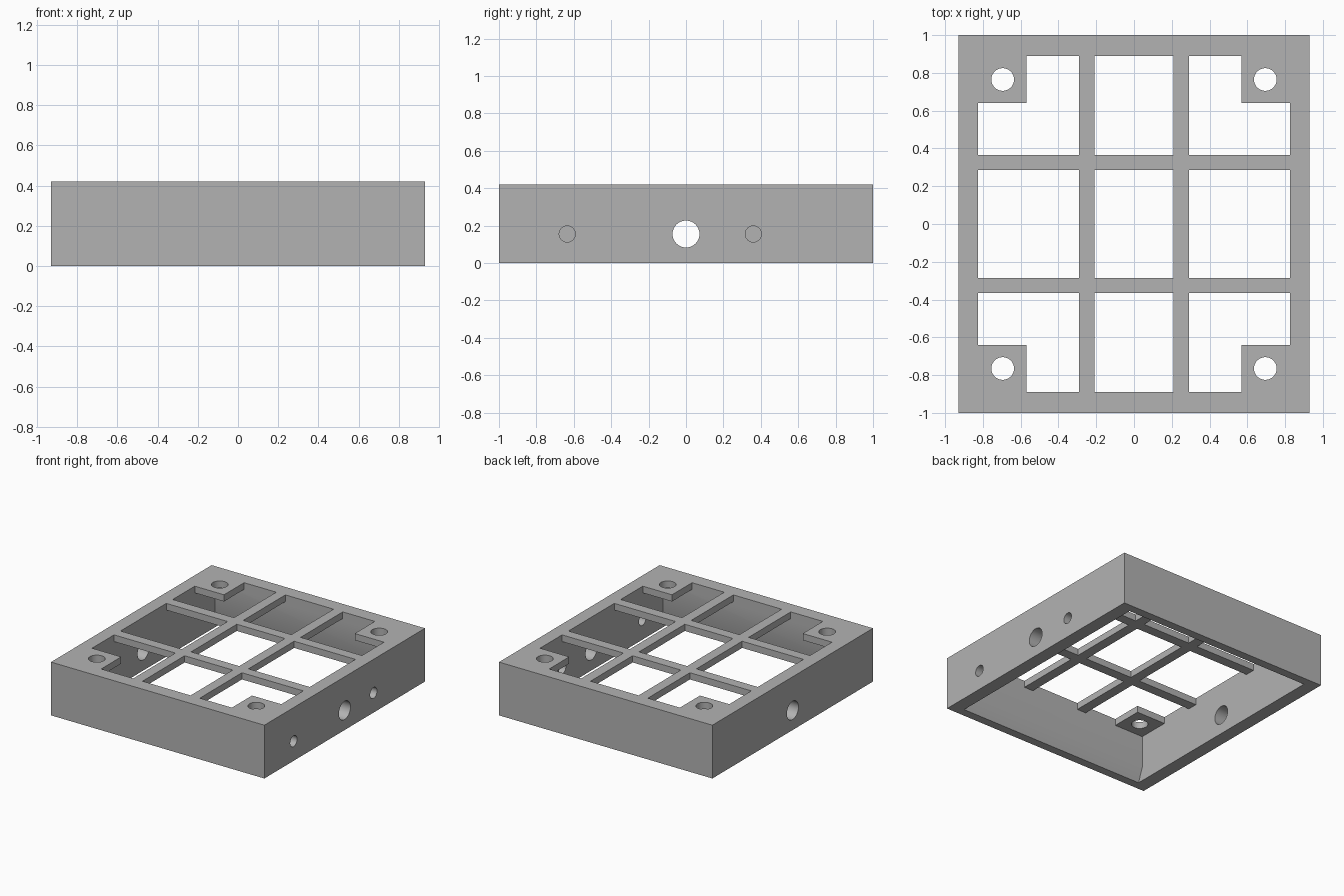
import bpy, bmesh, math
from mathutils import Matrix, Vector

cube = bpy.data.objects.get("Cube")
if cube:
    bpy.data.objects.remove(cube, do_unlink=True)

# Main dimensions
HX, HY, H = 0.93, 1.0, 0.42        # outer half sizes and height
IX, IY = 0.825, 0.89               # inner half sizes
CEILING = H - 0.053                # underside of the grille
BAR_X, BAR_Y, BAR = 0.25, 0.325, 0.04
PAD_X, PAD_Y = 0.57, 0.64          # inner edges of the corner pads

grey = bpy.data.materials.new("plain grey")
grey.use_nodes = True
grey.diffuse_color = (0.45, 0.45, 0.45, 1)
grey.node_tree.nodes["Principled BSDF"].inputs["Base Color"].default_value = grey.diffuse_color


def make_object(name, bm):
    bmesh.ops.recalc_face_normals(bm, faces=bm.faces)
    mesh = bpy.data.meshes.new(name)
    bm.to_mesh(mesh)
    bm.free()
    mesh.materials.append(grey)
    obj = bpy.data.objects.new(name, mesh)
    bpy.context.collection.objects.link(obj)
    return obj


def prism(name, points, offset):
    """Extrude a flat polygon of 3D points along an offset."""
    bm = bmesh.new()
    face = bm.faces.new([bm.verts.new(p) for p in points])
    top = bmesh.ops.extrude_face_region(bm, geom=[face])["geom"]
    bmesh.ops.translate(bm, vec=Vector(offset),
                        verts=[v for v in top if isinstance(v, bmesh.types.BMVert)])
    return make_object(name, bm)


def upright(name, outline, z0, z1):
    return prism(name, [(x, y, z0) for x, y in outline], (0, 0, z1 - z0))


def rect(x0, x1, y0, y1):
    return [(x0, y0), (x1, y0), (x1, y1), (x0, y1)]


def rod(name, centre, radius, length, rotation=Matrix()):
    bm = bmesh.new()
    bmesh.ops.create_cone(bm, cap_ends=True, segments=48, radius1=radius, radius2=radius,
                          depth=length, matrix=Matrix.Translation(centre) @ rotation)
    return make_object(name, bm)


frame = upright("grille_frame", rect(-HX, HX, -HY, HY), 0, H)
cutters = []

# Hollow underside, its front and back walls thinning towards the open bottom
half = [(IY, CEILING), (IY, 0.11), (0.932, 0), (0.932, -0.1)]
section = half + [(-y, z) for y, z in reversed(half)]
cutters.append(prism("cavity", [(-IX, y, z) for y, z in section], (2 * IX, 0, 0)))

# Grille windows
LOW, HIGH = CEILING - 0.03, H + 0.1
gx0, gx1 = BAR_X - BAR, BAR_X + BAR
gy0, gy1 = BAR_Y - BAR, BAR_Y + BAR
cutters.append(upright("window", rect(-gx0, gx0, -gy0, gy0), LOW, HIGH))
for s in (-1, 1):
    side = rect(gx1, IX, -gy0, gy0)
    end = rect(-gx0, gx0, gy1, IY)
    cutters.append(upright("window", [(s * x, y) for x, y in side], LOW, HIGH))
    cutters.append(upright("window", [(x, s * y) for x, y in end], LOW, HIGH))
    for t in (-1, 1):
        corner = [(gx1, gy1), (IX, gy1), (IX, PAD_Y), (PAD_X, PAD_Y), (PAD_X, IY), (gx1, IY)]
        cutters.append(upright("window", [(s * x, t * y) for x, y in corner], LOW, HIGH))
        # Screw hole through the corner pad
        cutters.append(rod("screw_hole", (s * 0.695, t * 0.765, H), 0.06, 0.3))

# Side holes: one large in each side wall, two small in the left wall only
turn = Matrix.Rotation(math.pi / 2, 4, "Y")
cutters.append(rod("cable_hole", (0, 0, 0.155), 0.072, 2.2, turn))
for y in (-0.635, 0.36):
    cutters.append(rod("small_hole", (HX, y, 0.155), 0.043, 0.4, turn))

bpy.ops.object.select_all(action="DESELECT")
bpy.context.view_layer.objects.active = frame
frame.select_set(True)
for cutter in cutters:
    cutter.hide_render = True
    mod = frame.modifiers.new("cut", "BOOLEAN")
    mod.operation = "DIFFERENCE"
    mod.solver = "EXACT"
    mod.object = cutter
    bpy.ops.object.modifier_apply(modifier=mod.name)
for cutter in cutters:
    bpy.data.objects.remove(cutter, do_unlink=True)

bpy.ops.object.shade_smooth_by_angle(angle=math.radians(30))
